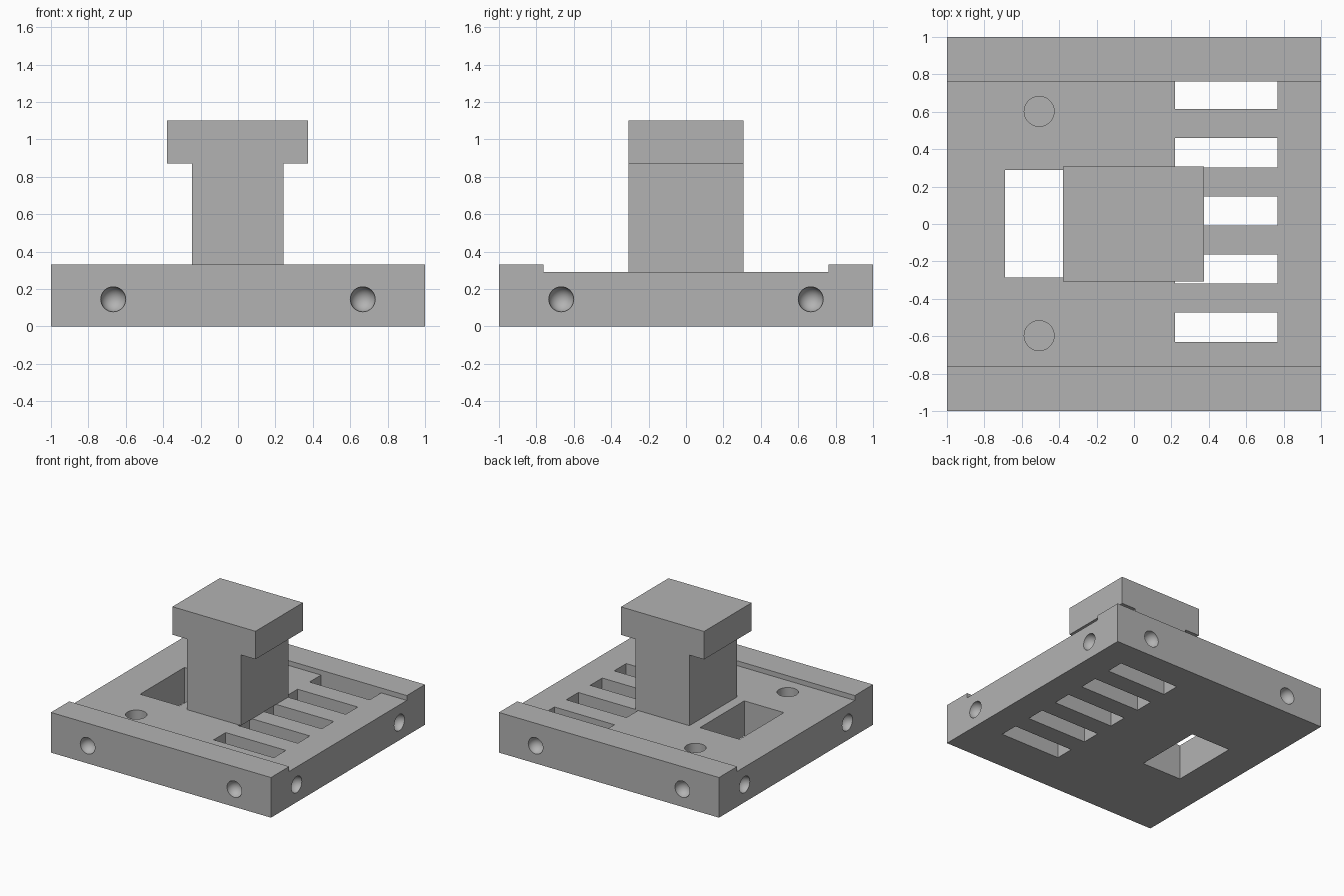
import bpy
import math

cube = bpy.data.objects.get("Cube")
if cube:
    bpy.data.objects.remove(cube, do_unlink=True)

grey = bpy.data.materials.new("plain grey")
grey.use_nodes = True
colour = (0.45, 0.45, 0.45, 1)
grey.diffuse_color = colour
grey.node_tree.nodes["Principled BSDF"].inputs["Base Color"].default_value = colour


def extrude_profile(name, points, axis, start, end):
    """Prism from a (horizontal, z) profile, run along x or y."""
    def place(p, along):
        return (along, p[0], p[1]) if axis == "x" else (p[0], along, p[1])
    n = len(points)
    verts = [place(p, a) for a in (start, end) for p in points]
    faces = [list(range(n))[::-1], list(range(n, 2 * n))]
    faces += [(i, (i + 1) % n, n + (i + 1) % n, n + i) for i in range(n)]
    if axis == "y":
        faces = [f[::-1] for f in faces]
    mesh = bpy.data.meshes.new(name)
    mesh.from_pydata(verts, [], faces)
    obj = bpy.data.objects.new(name, mesh)
    bpy.context.collection.objects.link(obj)
    mesh.materials.append(grey)
    return obj


def cut(target, cutter):
    """Subtract the cutter from the target, then remove it."""
    if not cutter.data.materials:
        cutter.data.materials.append(grey)
    mod = target.modifiers.new("cut", "BOOLEAN")
    mod.operation, mod.solver, mod.object = "DIFFERENCE", "EXACT", cutter
    bpy.context.view_layer.objects.active = target
    bpy.ops.object.modifier_apply(modifier=mod.name)
    bpy.data.objects.remove(cutter, do_unlink=True)


def cut_box(target, x0, x1, y0, y1):
    box = [(x0, -0.1), (x1, -0.1), (x1, 0.5), (x0, 0.5)]
    cut(target, extrude_profile("box_cutter", box, "y", y0, y1))


# Base plate with a raised rail along the front and back
FLOOR, RAIL, EDGE = 0.29, 0.33, 0.763
base = extrude_profile("base_plate", [
    (-1, 0), (1, 0), (1, RAIL), (EDGE, RAIL), (EDGE, FLOOR),
    (-EDGE, FLOOR), (-EDGE, RAIL), (-1, RAIL)], "x", -1, 1)

# Square window and five parallel slots through the plate
cut_box(base, -0.69, -0.33, -0.285, 0.29)
for i in range(5):
    y = 0.692 - 0.311 * i
    cut_box(base, 0.22, 0.767, y - 0.078, min(y + 0.078, EDGE))

# Blind round holes in the floor
for y in (-0.597, 0.602):
    bpy.ops.mesh.primitive_cylinder_add(
        vertices=48, radius=0.08, depth=0.3, location=(-0.507, y, FLOOR))
    cut(base, bpy.context.object)

# Two round dimples in each of the four sides
for side in range(4):
    turn = side * math.pi / 2
    for s in (-0.667, 0.667):
        x = math.cos(turn) - s * math.sin(turn)
        y = math.sin(turn) + s * math.cos(turn)
        bpy.ops.mesh.primitive_uv_sphere_add(
            segments=32, ring_count=16, radius=0.067, location=(x, y, 0.145))
        cut(base, bpy.context.object)

# T-shaped post standing on the floor
post = extrude_profile("t_post", [
    (-0.247, FLOOR), (0.243, FLOOR), (0.243, 0.87), (0.375, 0.87),
    (0.375, 1.1), (-0.38, 1.1), (-0.38, 0.87), (-0.247, 0.87)],
    "y", -0.308, 0.308)

# Smooth the round holes, keep the edges crisp
for obj in (base, post):
    bpy.ops.object.select_all(action="DESELECT")
    obj.select_set(True)
    bpy.context.view_layer.objects.active = obj
    bpy.ops.object.shade_smooth_by_angle(angle=math.radians(30))
